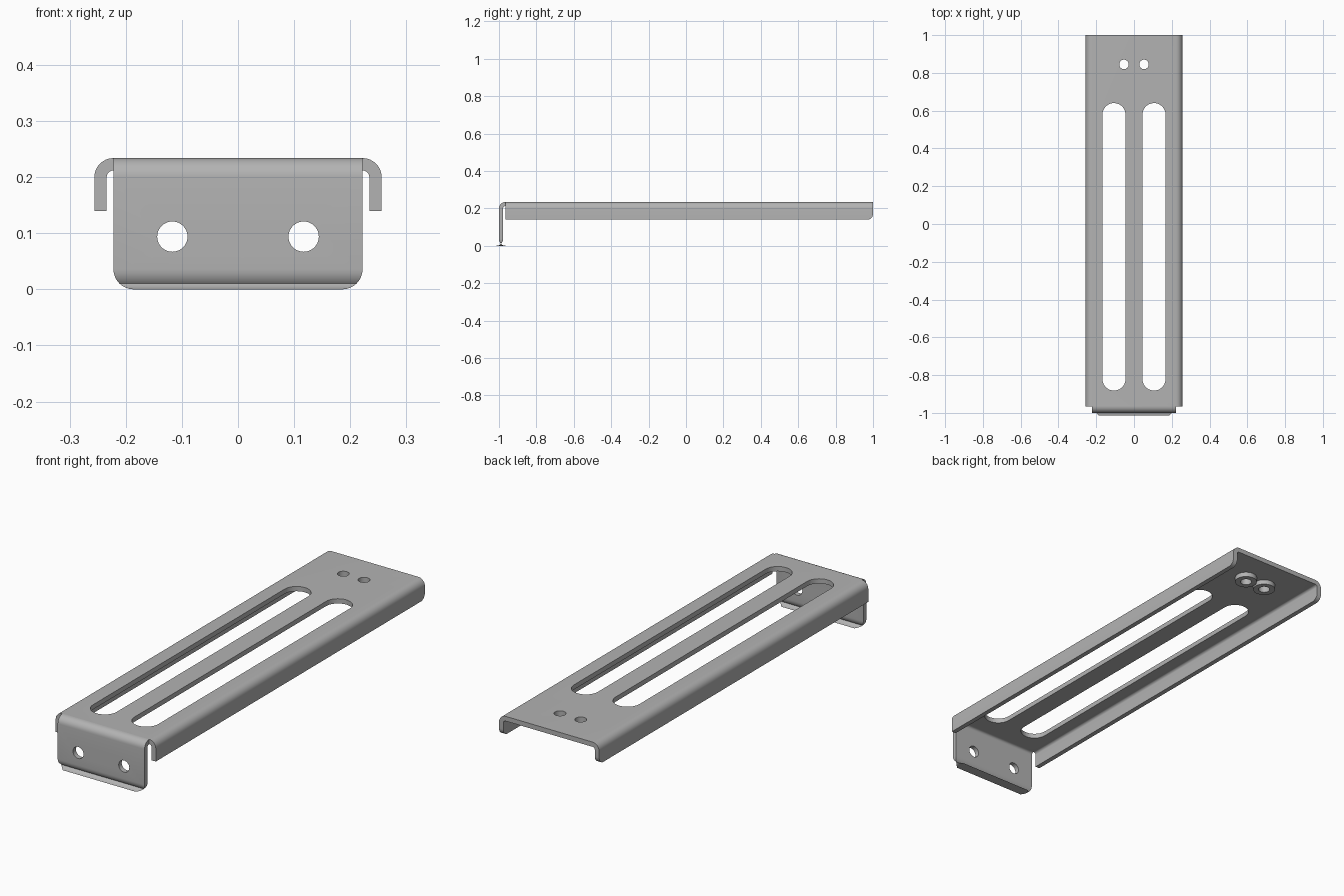
import bpy, bmesh, math
from math import cos, sin, pi, radians
from mathutils import Vector

if "Cube" in bpy.data.objects:
    bpy.data.objects.remove(bpy.data.objects["Cube"], do_unlink=True)

# Main dimensions
TOP, THICK, BEND = 0.234, 0.022, 0.034
FLAT = 0.222              # half width of the flat top
INNER = BEND - THICK
FRONT, BACK = -0.966, 1.0
FLANGE_BOTTOM = 0.14

steel = bpy.data.materials.new("grey steel")
steel.use_nodes = True
GREY = (0.45, 0.45, 0.45, 1)
steel.diffuse_color = GREY
bsdf = steel.node_tree.nodes["Principled BSDF"]
bsdf.inputs["Base Color"].default_value = GREY
bsdf.inputs["Roughness"].default_value = 0.6


def arc(cx, cy, r, start, end, steps=8):
    angles = [radians(start + (end - start) * i / steps) for i in range(steps + 1)]
    return [(cx + r * cos(a), cy + r * sin(a)) for a in angles]


def circle(cx, cy, r):
    return arc(cx, cy, r, 0, 360, 40)[:-1]


def prism(name, outline, axis, start, end, round_edge=None, radius=0.03):
    """Extrude an outline along an axis; optionally round chosen edges."""
    place = {"x": lambda u, v, w: (w, u, v),
             "y": lambda u, v, w: (u, w, v),
             "z": lambda u, v, w: (u, v, w)}[axis]
    bm = bmesh.new()
    face = bm.faces.new([bm.verts.new(place(u, v, start)) for u, v in outline])
    moved = bmesh.ops.extrude_face_region(bm, geom=[face])["geom"]
    bmesh.ops.translate(bm, verts=[g for g in moved if isinstance(g, bmesh.types.BMVert)],
                        vec=Vector(place(0, 0, end - start)))
    bmesh.ops.recalc_face_normals(bm, faces=bm.faces)
    if round_edge:
        edges = [e for e in bm.edges if all(round_edge(v.co) for v in e.verts)]
        bmesh.ops.bevel(bm, geom=edges, offset=radius, segments=8,
                        profile=0.5, affect="EDGES")
    mesh = bpy.data.meshes.new(name)
    bm.to_mesh(mesh)
    bm.free()
    obj = bpy.data.objects.new(name, mesh)
    bpy.context.collection.objects.link(obj)
    mesh.materials.append(steel)
    return obj


def activate(obj):
    bpy.ops.object.select_all(action="DESELECT")
    obj.select_set(True)
    bpy.context.view_layer.objects.active = obj


def cut(obj, cutters):
    for cutter in cutters:
        cutter.hide_render = True
        mod = obj.modifiers.new("cut", "BOOLEAN")
        mod.operation, mod.solver, mod.object = "DIFFERENCE", "EXACT", cutter
        activate(obj)
        bpy.ops.object.modifier_apply(modifier=mod.name)
        bpy.data.objects.remove(cutter, do_unlink=True)


def near(a, b):
    return abs(a - b) < 1e-4


# Channel: flat top with a bent flange on each side
bend_z = TOP - BEND
half = ([(FLAT + INNER, FLANGE_BOTTOM)] + arc(FLAT, bend_z, INNER, 0, 90))
outer = arc(FLAT, bend_z, BEND, 90, 0) + [(FLAT + BEND, FLANGE_BOTTOM)]
right = outer + half
left = [(-x, z) for x, z in reversed(right)]
channel = prism("channel", right + left, "y", FRONT, BACK,
                lambda c: near(c.y, BACK) and near(c.z, FLANGE_BOTTOM))

# Front tab: bent down, with rounded lower corners
bend_y = FRONT
tab_outline = (arc(bend_y, bend_z, BEND, 90, 180) + [(bend_y - BEND, 0), (bend_y - INNER, 0)]
               + arc(bend_y, bend_z, INNER, 180, 90))
tab = prism("front_tab", tab_outline, "x", -FLAT, FLAT,
            lambda c: near(abs(c.x), FLAT) and near(c.z, 0), 0.036)
parts = [channel, tab]

SIDES = (("right", -1), ("left", 1))
SLOT_R, PIN_X, PIN_Y, PIN_R = 0.061, 0.053, 0.845, 0.025
for side, s in SIDES:
    # Long slot and small hole in the top
    slot = (arc(s * 0.106, 0.64 - SLOT_R, SLOT_R, 0, 180, 20)
            + arc(s * 0.106, -0.882 + SLOT_R, SLOT_R, 180, 360, 20))
    pin = circle(s * PIN_X, PIN_Y, PIN_R)
    cut(channel, [prism("slot_cutter", slot, "z", 0.1, 0.3),
                  prism("pin_cutter", pin, "z", 0.1, 0.3)])
    # Mounting hole in the tab
    cut(tab, [prism("mount_cutter", circle(s * 0.117, 0.094, 0.027), "y", -1.1, -0.9)])
    # Ring-shaped boss under the small hole
    boss = prism(side + "_boss", circle(s * PIN_X, PIN_Y, 0.049), "z",
                 TOP - 2 * THICK, TOP - THICK)
    cut(boss, [prism("boss_cutter", pin, "z", 0.1, 0.3)])
    parts.append(boss)

for obj in parts:
    activate(obj)
    bpy.ops.object.shade_smooth_by_angle(angle=radians(30))
